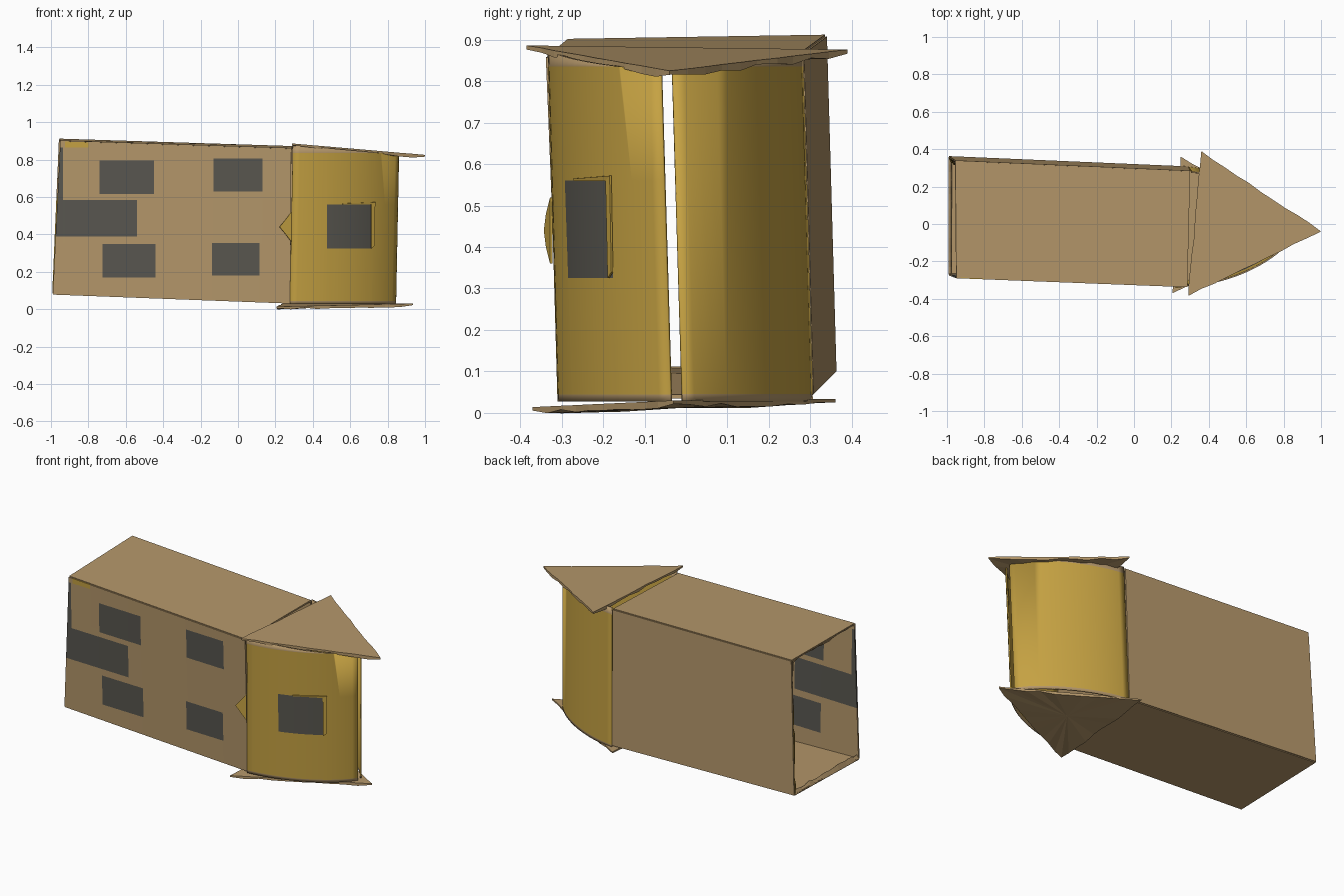
import bpy, bmesh, random
from mathutils import Vector
from mathutils.geometry import interpolate_bezier

if "Cube" in bpy.data.objects:
    bpy.data.objects.remove(bpy.data.objects["Cube"])

random.seed(4)


def material(name, r, g, b):
    m = bpy.data.materials.new(name)
    m.diffuse_color = (r, g, b, 1)
    m.use_nodes = True
    m.node_tree.nodes["Principled BSDF"].inputs["Base Color"].default_value = m.diffuse_color
    return m


MATS = [material("cardboard_tan", 0.46, 0.31, 0.145),
        material("mustard_yellow", 0.56, 0.36, 0.055),
        material("window_grey", 0.10, 0.095, 0.08)]
TAN, YELLOW, GREY = 0, 1, 2


def finish(name, bm, rule, thickness=0.01, smooth=False):
    """Colour faces by their centre, make the object, give it card thickness."""
    for f in bm.faces:
        f.material_index = rule(f.calc_center_median())
    me = bpy.data.meshes.new(name)
    bm.to_mesh(me)
    bm.free()
    ob = bpy.data.objects.new(name, me)
    bpy.context.collection.objects.link(ob)
    for m in MATS:
        me.materials.append(m)
    if thickness:
        mod = ob.modifiers.new("card", 'SOLIDIFY')
        mod.thickness, mod.offset = thickness, 0
    if smooth:
        bpy.ops.object.select_all(action='DESELECT')
        ob.select_set(True)
        bpy.context.view_layer.objects.active = ob
        bpy.ops.object.shade_smooth_by_angle(angle=0.6)
    return ob


def sheet(points):
    bm = bmesh.new()
    bm.faces.new([bm.verts.new(p) for p in points])
    return bm


def cut(bm, xs, zs):
    for values, normal in ((xs, Vector((1, 0, 0))), (zs, Vector((0, 0, 1)))):
        for v in values:
            geom = bm.verts[:] + bm.edges[:] + bm.faces[:]
            bmesh.ops.bisect_plane(bm, geom=geom, plane_co=normal * v, plane_no=normal)


def in_rects(c, rects):
    return any(x0 < c.x < x1 and z0 < c.z < z1 for x0, x1, z0, z1 in rects)


# Box corners: l/r end, t/b level, f/k front/back
ltf, ltk = (-0.95, -0.285, 0.897), (-0.955, 0.335, 0.907)
lbf, lbk = (-0.99, -0.27, 0.083), (-0.99, 0.358, 0.10)
rtf, rtk = (0.285, -0.333, 0.857), (0.30, 0.28, 0.867)
rbf, rbk = (0.28, -0.30, 0.035), (0.29, 0.303, 0.045)

# Front wall with painted windows
WINDOWS = [(-0.74, -0.45, 0.615, 0.795), (-0.13, 0.13, 0.63, 0.805),
           (-0.725, -0.44, 0.17, 0.35), (-0.14, 0.115, 0.18, 0.355),
           (-1.00, -0.54, 0.39, 0.585), (-1.00, -0.935, 0.585, 0.865)]
PATCH = [(-0.925, -0.80, 0.865, 0.91)]
bm = sheet([lbf, rbf, rtf, ltf])
rects = WINDOWS + PATCH
cut(bm, sorted({v for r in rects for v in r[:2]}), sorted({v for r in rects for v in r[2:]}))
finish("body_front_wall", bm,
       lambda c: GREY if in_rects(c, WINDOWS) else YELLOW if in_rects(c, PATCH) else TAN)

# Plain walls; the left end stays open
for name, pts in (("body_roof", [ltf, rtf, rtk, ltk]), ("body_back_wall", [rbk, lbk, ltk, rtk]),
                  ("body_floor", [lbf, lbk, rbk, rbf])):
    finish(name, sheet(pts), lambda c: TAN)

# Torn card lips around the open end
LIPS = (("lip_top", ltf, ltk, (0, 0, -0.025), TAN), ("lip_back", lbk, ltk, (0, -0.035, 0), YELLOW),
        ("lip_floor", lbf, lbk, (0, 0, 0.03), TAN))
for name, a, b, inward, col in LIPS:
    bm, a, b, inward = bmesh.new(), Vector(a), Vector(b), Vector(inward)
    rows = []
    for i in range(17):
        p = a.lerp(b, i / 16)
        rows.append((bm.verts.new(p), bm.verts.new(p + inward * random.uniform(0.4, 1) + Vector((0.015, 0, 0)))))
    for (p, q), (r, s) in zip(rows, rows[1:]):
        bm.faces.new((p, r, s, q))
    finish(name, bm, lambda c: YELLOW if col == YELLOW and c.z < 0.6 else TAN, 0.006)


# Curved nose walls, swept from a bezier plan, with a slit at the tip
def nose_wall(name, plan, window):
    bm = bmesh.new()
    cols = []
    for p in interpolate_bezier(*[Vector((x, y, 0)) for x, y in plan], 18):
        top = 0.878 - (p.x - 0.29) * 0.092
        cols.append((bm.verts.new((p.x - 0.008, p.y + 0.012, 0.028)),
                     bm.verts.new((p.x + 0.008, p.y - 0.012, top))))
    for (a, b), (c, d) in zip(cols, cols[1:]):
        bm.faces.new((a, c, d, b))
    cut(bm, window[:2] if window else (), [0.045, 0.835] + list(window[2:]))

    def rule(c):
        if window and in_rects(c, [window]):
            return GREY
        return YELLOW if 0.045 < c.z < 0.835 else TAN
    finish(name, bm, rule, 0.008, True)


NOSE_WINDOW = (0.475, 0.71, 0.325, 0.56)
nose_wall("nose_front_wall", [(0.285, -0.318), (0.5, -0.305), (0.74, -0.2), (0.85, -0.048)], NOSE_WINDOW)
nose_wall("nose_back_wall", [(0.30, 0.29), (0.5, 0.272), (0.76, 0.13), (0.85, -0.02)], ())

# Folded flap beside the nose window
finish("nose_window_side", sheet([(0.712, -0.187, 0.325), (0.73, -0.178, 0.34),
                                  (0.733, -0.182, 0.572), (0.712, -0.192, 0.56)]), lambda c: YELLOW, 0.005)
finish("nose_window_top", sheet([(0.56, -0.268, 0.56), (0.712, -0.192, 0.56),
                                 (0.733, -0.182, 0.572), (0.56, -0.27, 0.565)]), lambda c: YELLOW, 0.005)

# Small rounded tab where nose meets body
finish("side_tab", sheet([(0.285, -0.325, 0.36), (0.255, -0.335, 0.40), (0.222, -0.34, 0.44),
                          (0.255, -0.335, 0.48), (0.285, -0.325, 0.52)]), lambda c: YELLOW, 0.006)


# Triangular end plates with slightly ragged rims
def plate(name, corners, drop):
    bm = bmesh.new()
    corners = [Vector(c) for c in corners]
    upper, lower = [], []
    for a, b in zip(corners, corners[1:] + corners[:1]):
        for i in range(10):
            p = a.lerp(b, i / 10)
            jit = Vector((random.uniform(-1, 1), random.uniform(-1, 1), 0)) * (0.004 if i else 0)
            upper.append(bm.verts.new(p + jit))
            lower.append(bm.verts.new(p + jit - Vector((0, 0, drop * (random.uniform(0.6, 1.3) if i else 0.6)))))
    bm.faces.new(upper)
    n = len(upper)
    centre = bm.verts.new(sum(corners, Vector()) / 3 - Vector((0, 0, drop)))
    for i in range(n):
        j = (i + 1) % n
        bm.faces.new((upper[i], lower[i], lower[j], upper[j]))
        bm.faces.new((centre, lower[j], lower[i]))
    bmesh.ops.recalc_face_normals(bm, faces=bm.faces[:])
    finish(name, bm, lambda c: TAN, 0)


plate("nose_top_plate", [(0.29, -0.385, 0.886), (1.0, -0.04, 0.825), (0.36, 0.39, 0.876)], 0.016)
plate("nose_bottom_plate", [(0.205, -0.37, 0.014), (0.935, -0.03, 0.03), (0.25, 0.36, 0.034)], 0.014)
